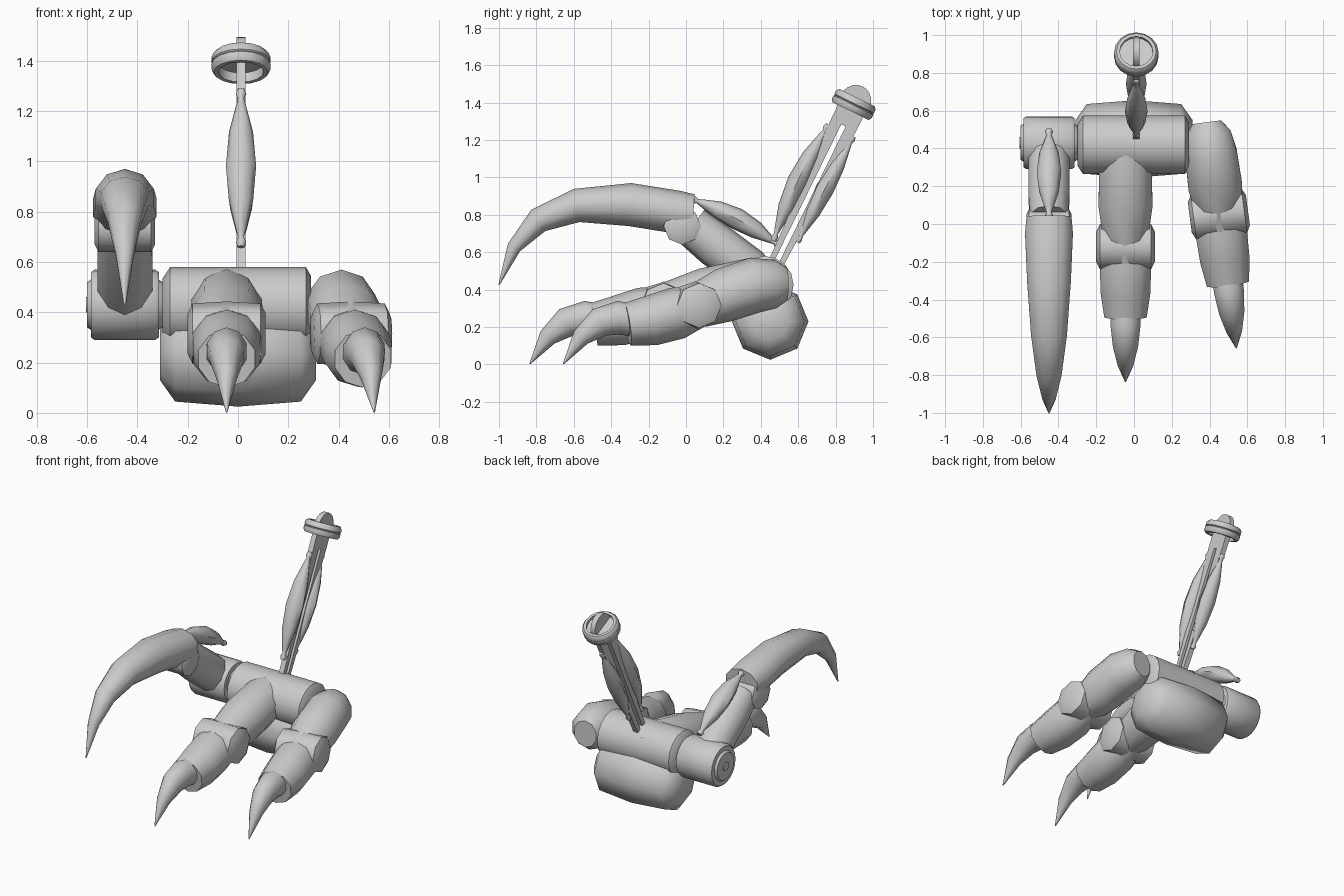
import bpy
import bmesh
from math import pi, sin, cos, atan2
from mathutils import Vector, Matrix

cube = bpy.data.objects.get("Cube")
if cube:
    bpy.data.objects.remove(cube, do_unlink=True)

GREY = (0.6, 0.6, 0.6, 1)
metal = bpy.data.materials.new("plain grey")
metal.use_nodes = True
metal.diffuse_color = GREY
metal.node_tree.nodes["Principled BSDF"].inputs["Base Color"].default_value = GREY


def finish(name, bm, matrix=Matrix()):
    bm.transform(matrix)
    bmesh.ops.recalc_face_normals(bm, faces=bm.faces)
    mesh = bpy.data.meshes.new(name)
    bm.to_mesh(mesh)
    bm.free()
    mesh.materials.append(metal)
    obj = bpy.data.objects.new(name, mesh)
    bpy.context.collection.objects.link(obj)
    bpy.ops.object.select_all(action='DESELECT')
    obj.select_set(True)
    bpy.context.view_layer.objects.active = obj
    bpy.ops.object.shade_smooth_by_angle(angle=0.85)
    return obj


def skin(bm, rings, loop=False):
    """Bridge consecutive rings of points; cap the ends unless looped."""
    rings = [[bm.verts.new(p) for p in ring] for ring in rings]
    n = len(rings[0])
    pairs = list(zip(rings, rings[1:]))
    if loop:
        pairs.append((rings[-1], rings[0]))
    else:
        bm.faces.new(rings[0])
        bm.faces.new(rings[-1])
    for a, b in pairs:
        for i in range(n):
            j = (i + 1) % n
            bm.faces.new((a[i], a[j], b[j], b[i]))


def tube(name, stations, matrix=Matrix(), sides=10):
    """Stations are (y, z, half width, half height) along a path in the YZ plane."""
    bm = bmesh.new()
    pts = [Vector((0, s[0], s[1])) for s in stations]
    rings = []
    for k, (y, z, w, h) in enumerate(stations):
        t = (pts[min(k + 1, len(pts) - 1)] - pts[max(k - 1, 0)]).normalized()
        up = t.cross(Vector((1, 0, 0)))
        rings.append([pts[k] + Vector((w * sin(a), 0, 0)) + up * (h * cos(a))
                      for a in (2 * pi * i / sides for i in range(sides))])
    skin(bm, rings)
    return finish(name, bm, matrix)


def lathe(name, profile, sides, matrix, loop=False):
    """Profile is (height, radius) around the local z axis."""
    bm = bmesh.new()
    rings = [[(r * cos(2 * pi * i / sides), r * sin(2 * pi * i / sides), h)
              for i in range(sides)] for h, r in profile]
    skin(bm, rings, loop)
    return finish(name, bm, matrix)


def plate(name, outline, thickness, matrix):
    """Extrude an outline in the local YZ plane along x."""
    bm = bmesh.new()
    skin(bm, [[(x, u, v) for u, v in outline]
              for x in (-thickness / 2, thickness / 2)])
    return finish(name, bm, matrix)


def across(x, y, z):
    return Matrix.Translation((x, y, z)) @ Matrix.Rotation(pi / 2, 4, 'Y')


def spindle(name, start, end, radius, matrix, bulge=0):
    """Muscle-like piston with collars at both ends."""
    shape = ((0, .25), (.03, .35), (.06, .2), (.1, .32), (.28, .8), (.5, 1),
             (.72, .8), (.9, .32), (.94, .2), (.97, .35), (1, .25))
    a, b = Vector(start), Vector(end)
    side = Vector((b.y - a.y, a.x - b.x)).normalized()
    stations = []
    for t, r in shape:
        p = a.lerp(b, t) + side * (bulge * sin(pi * t))
        stations.append((p.x, p.y, r * radius, r * radius * .9))
    tube(name, stations, matrix, 8)


# Foot body and rounded heel
lathe("foot_body", [(-.3, .11), (-.27, .155), (.27, .155), (.29, .12)], 16, across(0, .42, .425))
lathe("heel_pad", [(-.31, .10), (-.25, .185), (0, .205), (.25, .185), (.31, .10)],
      8, across(0, .45, .23))


# Two walking toes: upper segment, knuckle, lower segment, claw
def toe(prefix, x, yaw, length):
    m = Matrix.Translation((x, .43, 0)) @ Matrix.Rotation(yaw, 4, 'Z')
    k = -length
    tube(prefix + "_upper", [(.11, .43, .08, .09), (.05, .43, .125, .13), (-.06, .425, .145, .148),
                             (k * .6, .37, .15, .145), (k * .92, .325, .125, .125),
                             (k - .1, .32, .05, .09)], m)
    lathe(prefix + "_knuckle", [(-.155, .08), (-.135, .12), (0, .128), (.135, .12), (.155, .08)],
          8, m @ across(0, k, .315))
    tube(prefix + "_lower", [(k + .02, .31, .11, .11), (k - .1, .275, .143, .14),
                             (k - .24, .235, .138, .135), (k - .37, .215, .118, .115)], m)
    tube(prefix + "_claw", [(k - .3, .23, .085, .085), (k - .42, .25, .083, .09),
                            (k - .52, .225, .07, .08), (k - .62, .145, .043, .05),
                            (k - .715, .003, .003, .003)], m)


toe("middle_toe", -.045, 0, .55)
toe("outer_toe", .40, .13, .38)

# Raised toe: hub, segment, knuckle and large sickle claw
SX = -.45
S = Matrix.Translation((SX, 0, 0))
lathe("raised_toe_hub", [(-.15, .09), (-.135, .1), (-.135, .13), (-.12, .14), (.12, .14),
                         (.135, .13), (.135, .1), (.15, .09)], 20, across(SX, .43, .43))
lathe("hub_pin", [(-.155, .03), (.2, .03)], 8, across(SX, .43, .43))
tube("raised_toe_segment", [(.45, .41, .1, .1), (.33, .51, .115, .12), (.15, .645, .115, .12),
                            (.03, .74, .105, .11)], S)
lathe("raised_toe_knuckle", [(-.12, .07), (-.105, .1), (.105, .1), (.12, .07)],
      8, across(SX, -.02, .74))
tube("sickle_claw", [(.04, .81, .125, .1), (-.05, .815, .133, .115), (-.3, .855, .122, .115),
                     (-.585, .85, .1, .09), (-.79, .77, .07, .068), (-.92, .625, .037, .038),
                     (-1, .425, .003, .003)], S)
spindle("raised_toe_piston", (.5, .635), (.03, .885), .065, S, .02)

# Slotted leg strut, leaning backwards
L = Matrix.Translation((.012, .49, .56)) @ Matrix.Rotation(-atan2(.44, .898), 4, 'X')
plate("leg_strut", [(-.04, -.06), (-.013, -.06), (-.013, .8), (.013, .8), (.013, -.06),
                    (.04, -.06), (.075, .82), (.075, .94), (-.075, .94), (-.075, .82)], .035, L)
spindle("front_leg_piston", (-.065, .08), (-.075, .77), .06, L, -.02)
spindle("rear_leg_piston", (.055, .13), (.075, .77), .055, L, -.005)

# Ankle ring with inner disc and half-round fin
lathe("ankle_ring", [(.885, .09), (.885, .108), (.9, .118), (.92, .118), (.925, .112), (.93, .118),
                     (.95, .118), (.965, .105), (.965, .088)], 16, L, True)
lathe("ankle_disc", [(.925, .1), (.945, .1)], 16, L)
plate("ankle_fin", [(.085 * cos(pi * i / 10), .94 + .092 * sin(pi * i / 10))
                    for i in range(11)], .035, L)
